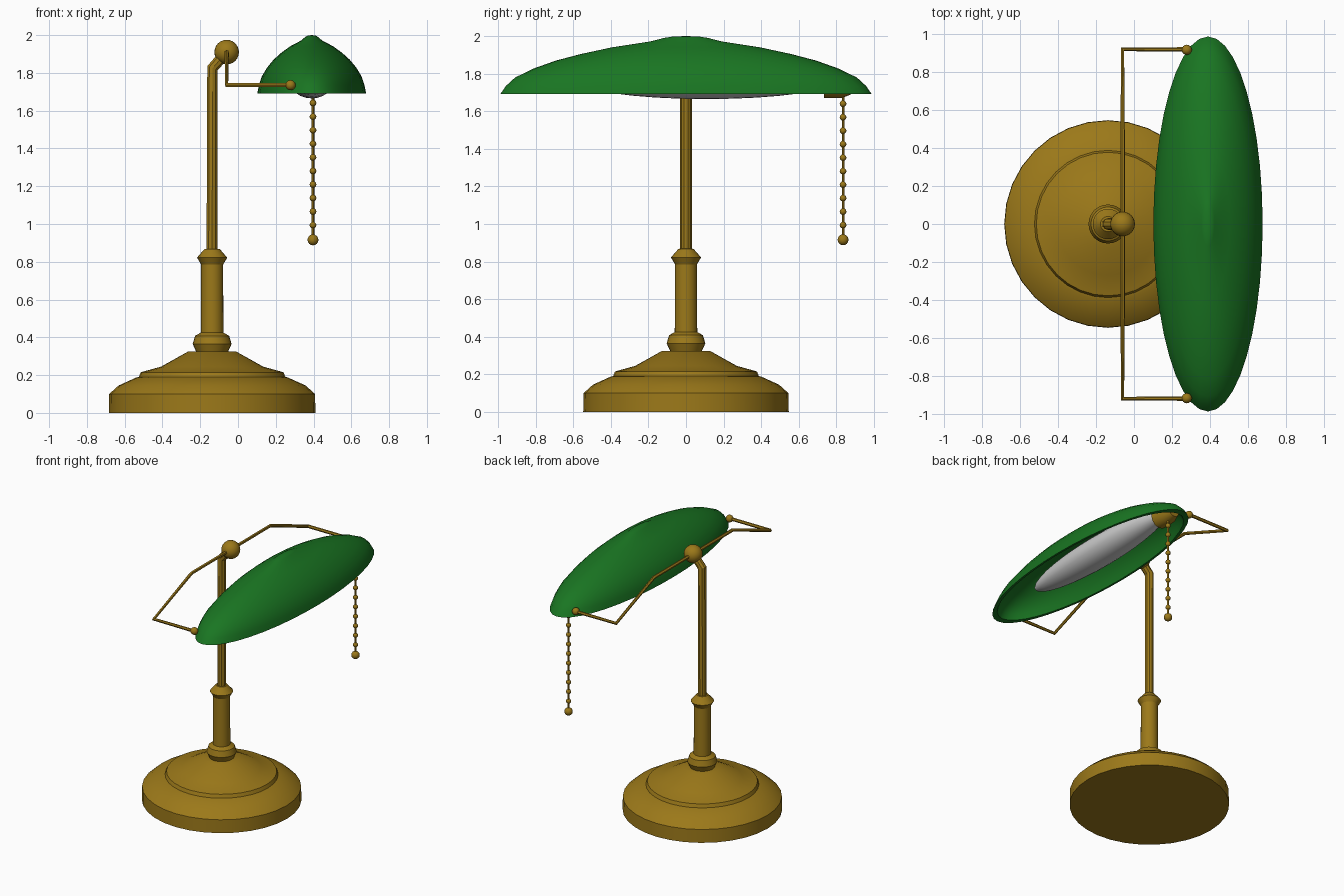
import bpy, bmesh, math
from mathutils import Matrix, Vector

if "Cube" in bpy.data.objects:
    bpy.data.objects.remove(bpy.data.objects["Cube"])


def material(name, rgb):
    m = bpy.data.materials.new(name)
    m.diffuse_color = (*rgb, 1)
    m.use_nodes = True
    m.node_tree.nodes["Principled BSDF"].inputs["Base Color"].default_value = m.diffuse_color
    return m


BRASS = material("brass", (0.33, 0.19, 0.01))
GREEN = material("green_enamel", (0.010, 0.18, 0.016))


def finish(obj, mat, angle=30):
    if mat:
        obj.data.materials.append(mat)
    bpy.ops.object.select_all(action='DESELECT')
    obj.select_set(True)
    bpy.context.view_layer.objects.active = obj
    if obj.type == 'CURVE':
        bpy.ops.object.convert(target='MESH')
    bpy.ops.object.shade_smooth_by_angle(angle=math.radians(angle))
    return bpy.context.object


def lathe(name, profile, matrix, mat, sides=32):
    """Revolve (radius, height) points about z; radius 0 makes a pole."""
    bm = bmesh.new()
    rings = []
    for r, z in profile:
        n = 1 if r == 0 else sides
        rings.append([bm.verts.new((r * math.cos(math.tau * i / n), r * math.sin(math.tau * i / n), z))
                      for i in range(n)])
    for a, b in zip(rings, rings[1:]):
        for i in range(sides):
            j = (i + 1) % sides
            quad = [a[i % len(a)], a[j % len(a)], b[j % len(b)], b[i % len(b)]]
            bm.faces.new(list(dict.fromkeys(quad)))
    bm.transform(matrix)
    bmesh.ops.recalc_face_normals(bm, faces=bm.faces)
    me = bpy.data.meshes.new(name)
    bm.to_mesh(me)
    bm.free()
    obj = bpy.data.objects.new(name, me)
    bpy.context.collection.objects.link(obj)
    return finish(obj, mat)


def tube(name, points, radius, mat, resolution=3):
    cu = bpy.data.curves.new(name, 'CURVE')
    cu.dimensions = '3D'
    cu.bevel_depth = radius
    cu.bevel_resolution = resolution
    cu.use_fill_caps = True
    sp = cu.splines.new('POLY')
    sp.points.add(len(points) - 1)
    for p, co in zip(sp.points, points):
        p.co = (*co, 1)
    obj = bpy.data.objects.new(name, cu)
    bpy.context.collection.objects.link(obj)
    return finish(obj, mat)


def ball(name, loc, radius, mat, seg=16):
    bpy.ops.mesh.primitive_uv_sphere_add(segments=seg, ring_count=seg // 2, radius=radius, location=loc)
    obj = bpy.context.object
    obj.name = name
    return finish(obj, mat, 60)


AX = -0.137   # stem axis
SX = 0.39     # shade axis
axis = Matrix.Translation((AX, 0, 0))

# Stepped round foot
lathe("base", [(0, 0), (0.547, 0), (0.545, 0.10), (0.495, 0.145), (0.40, 0.188), (0.388, 0.19),
               (0.378, 0.215), (0.36, 0.22), (0.27, 0.245), (0.127, 0.325), (0, 0.325)], axis, BRASS)
# Turned column with neck ring and collar
lathe("column", [(0, 0.32), (0.085, 0.325), (0.103, 0.365), (0.09, 0.408), (0.06, 0.425), (0.058, 0.785),
                 (0.08, 0.822), (0.04, 0.868), (0, 0.87)], axis, BRASS, 24)
# Stem bending forward into the ball joint
tube("stem", [(AX, 0, 0.85), (AX + 0.002, 0, 1.825), (-0.06, 0, 1.91)], 0.031, BRASS)
ball("ball_joint", (-0.06, 0, 1.91), 0.065, BRASS, 24)

# Bracket carrying the shade
half = [(-0.06, 0.47, 1.91), (-0.06, 0.92, 1.735), (0.28, 0.92, 1.735)]
tube("bracket", [(x, -y, z) for x, y, z in reversed(half)] + half, 0.012, BRASS, 1)
for side, s in (("left", -1), ("right", 1)):
    ball("shade_pivot_" + side, (0.278, 0.918 * s, 1.735), 0.027, BRASS)

# Elongated hollow shade: outer skin, rim, then inner skin
outer = [(0, 2.0), (0.07, 1.998), (0.12, 1.990), (0.19, 1.972), (0.40, 1.940), (0.565, 1.905), (0.70, 1.870),
         (0.82, 1.828), (0.92, 1.780), (0.97, 1.735), (1.0, 1.692)]
inner = [(0.95, 1.692), (0.92, 1.73), (0.87, 1.77), (0.78, 1.813), (0.565, 1.88), (0.36, 1.918), (0, 1.945)]
lathe("shade", outer + inner, Matrix.Translation((SX, 0, 0)) @ Matrix.Diagonal((0.288, 0.988, 1, 1)), GREEN, 40)

# Long bulb and its socket under the shade
along_y = Matrix.Rotation(math.radians(-90), 4, 'X')
bulb = [(math.sin(math.pi * i / 16), -math.cos(math.pi * i / 16)) for i in range(1, 16)]
lathe("bulb", [(0, -1)] + bulb + [(0, 1)],
      Matrix.Translation((SX, 0.11, 1.765)) @ Matrix.Diagonal((0.12, 0.69, 0.10, 1)) @ along_y, None, 24)
lathe("socket", [(0, 0.735), (0.07, 0.735), (0.07, 0.83), (0.045, 0.89), (0, 0.89)],
      Matrix.Translation((SX, 0, 1.74)) @ along_y, BRASS, 20)

# Beaded pull chain
CX, CY = 0.397, 0.836
tube("chain_cord", [(CX, CY, 1.72), (CX, CY, 0.915)], 0.008, BRASS, 1)
for i in range(10):
    ball(f"chain_bead_{i + 1}", (CX, CY, 1.64 - 0.0718 * i), 0.018, BRASS, 12)
ball("chain_pull", (CX, CY, 0.916), 0.029, BRASS)
